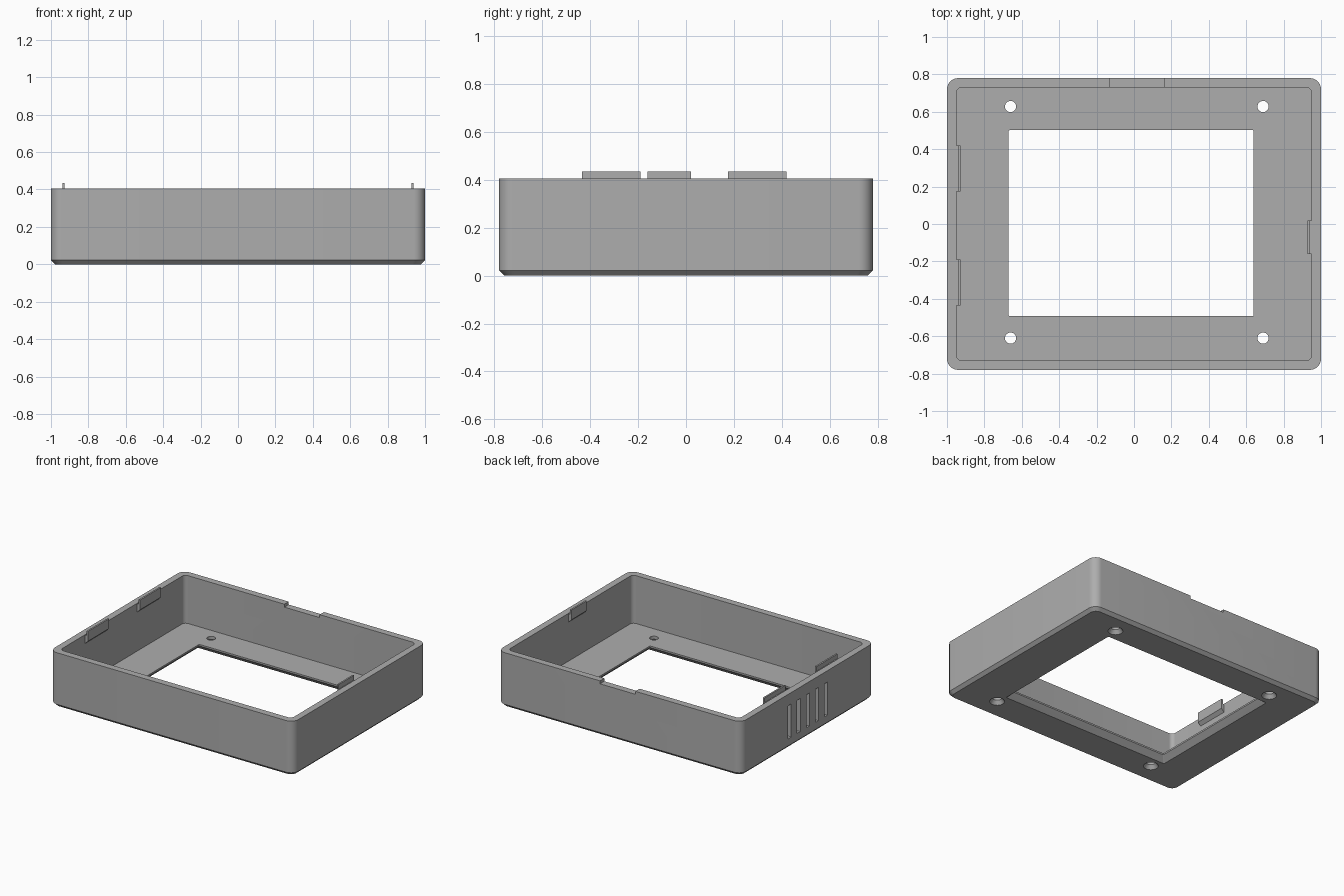
import bpy, bmesh, math
from mathutils import Matrix, Vector

cube = bpy.data.objects.get("Cube")
if cube:
    bpy.data.objects.remove(cube, do_unlink=True)

grey = bpy.data.materials.new("mid grey plastic")
grey.use_nodes = True
GREY = (0.42, 0.42, 0.42, 1)
grey.diffuse_color = GREY
grey.node_tree.nodes["Principled BSDF"].inputs["Base Color"].default_value = GREY

HX, HY, TOP = 1.0, 0.78, 0.405
WALL, FLOOR, CHAMFER = 0.05, 0.05, 0.022


def finish(bm, name):
    bmesh.ops.recalc_face_normals(bm, faces=bm.faces)
    mesh = bpy.data.meshes.new(name)
    bm.to_mesh(mesh)
    bm.free()
    mesh.materials.append(grey)
    obj = bpy.data.objects.new(name, mesh)
    bpy.context.scene.collection.objects.link(obj)
    return obj


def ring(bm, hx, hy, z, r, cx=0, cy=0, seg=8):
    """Rounded rectangle of vertices at height z."""
    verts = []
    for q, (sx, sy) in enumerate(((1, 1), (-1, 1), (-1, -1), (1, -1))):
        for i in range(seg + 1):
            a = (q + i / seg) * math.pi / 2
            verts.append(bm.verts.new((cx + sx * (hx - r) + r * math.cos(a),
                                       cy + sy * (hy - r) + r * math.sin(a), z)))
    return verts


def box(bm, x0, x1, y0, y1, z0, z1):
    m = Matrix.Translation(((x0 + x1) / 2, (y0 + y1) / 2, (z0 + z1) / 2))
    m = m @ Matrix.Diagonal((x1 - x0, y1 - y0, z1 - z0, 1))
    bmesh.ops.create_cube(bm, size=1, matrix=m)


def cone(bm, x, y, z0, z1, r0, r1):
    bmesh.ops.create_cone(bm, cap_ends=True, segments=32, radius1=r0, radius2=r1,
                          depth=z1 - z0, matrix=Matrix.Translation((x, y, (z0 + z1) / 2)))


def cut(obj, cutter):
    mod = obj.modifiers.new("cut", 'BOOLEAN')
    mod.operation, mod.solver, mod.object = 'DIFFERENCE', 'EXACT', cutter
    cutter.hide_render = True
    bpy.context.view_layer.objects.active = obj
    bpy.ops.object.modifier_apply(modifier=mod.name)
    bpy.data.objects.remove(cutter, do_unlink=True)


# Shell: closed loop of rounded rectangles round the wall, floor and window
bm = bmesh.new()
ox, oy, wx, wy = -0.015, 0.005, 0.655, 0.497
rings = [
    ring(bm, HX - CHAMFER, HY - CHAMFER, 0, 0.045),
    ring(bm, HX, HY, CHAMFER, 0.06),
    ring(bm, HX, HY, TOP, 0.06),
    ring(bm, HX - WALL, HY - WALL, TOP, 0.03),
    ring(bm, HX - WALL, HY - WALL, FLOOR, 0.03),
    ring(bm, wx, wy, FLOOR, 0.006, ox, oy),
    ring(bm, wx, wy, FLOOR - 0.012, 0.006, ox, oy),
    ring(bm, wx + 0.038, wy + 0.038, 0, 0.008, ox, oy),
]
for a, b in zip(rings, rings[1:] + rings[:1]):
    n = len(a)
    for i in range(n):
        j = (i + 1) % n
        bm.faces.new((a[i], a[j], b[j], b[i]))
shell = finish(bm, "case_shell")

# Screw holes
bm = bmesh.new()
screws = [(x, y) for x in (-0.66, 0.69) for y in (-0.61, 0.628)]
for x, y in screws:
    cone(bm, x, y, -0.02, 0.1, 0.03, 0.03)
cut(shell, finish(bm, "screw_hole_cutter"))

# Countersinks, rear notch and blind side slots
bm = bmesh.new()
for x, y in screws:
    cone(bm, x, y, -0.01, 0.03, 0.058, 0.028)
box(bm, -0.13, 0.16, HY - 0.09, HY + 0.05, TOP - 0.022, TOP + 0.05)
for i in range(-2, 3):
    y = i * 0.106
    box(bm, -HX - 0.05, -HX + 0.025, y - 0.018, y + 0.018, 0.075, 0.32)
cut(shell, finish(bm, "detail_cutter"))

bpy.ops.object.select_all(action='DESELECT')
shell.select_set(True)
bpy.context.view_layer.objects.active = shell
bpy.ops.object.shade_smooth_by_angle(angle=math.radians(30))


# Snap tabs: wedge-bottomed profile run along the inner wall
def tab(name, side, y0, y1):
    profile = [(0.955, 0.335), (0.927, 0.362), (0.927, 0.435),
               (0.939, 0.435), (0.939, 0.4), (0.955, 0.4)]
    bm = bmesh.new()
    face = bm.faces.new([bm.verts.new((side * x, y0, z)) for x, z in profile])
    ext = bmesh.ops.extrude_face_region(bm, geom=[face])
    moved = [v for v in ext["geom"] if isinstance(v, bmesh.types.BMVert)]
    bmesh.ops.translate(bm, verts=moved, vec=Vector((0, y1 - y0, 0)))
    finish(bm, name)


tab("right_rear_snap_tab", -1, 0.175, 0.42)
tab("right_front_snap_tab", -1, -0.435, -0.19)
tab("left_snap_tab", 1, -0.16, 0.02)
